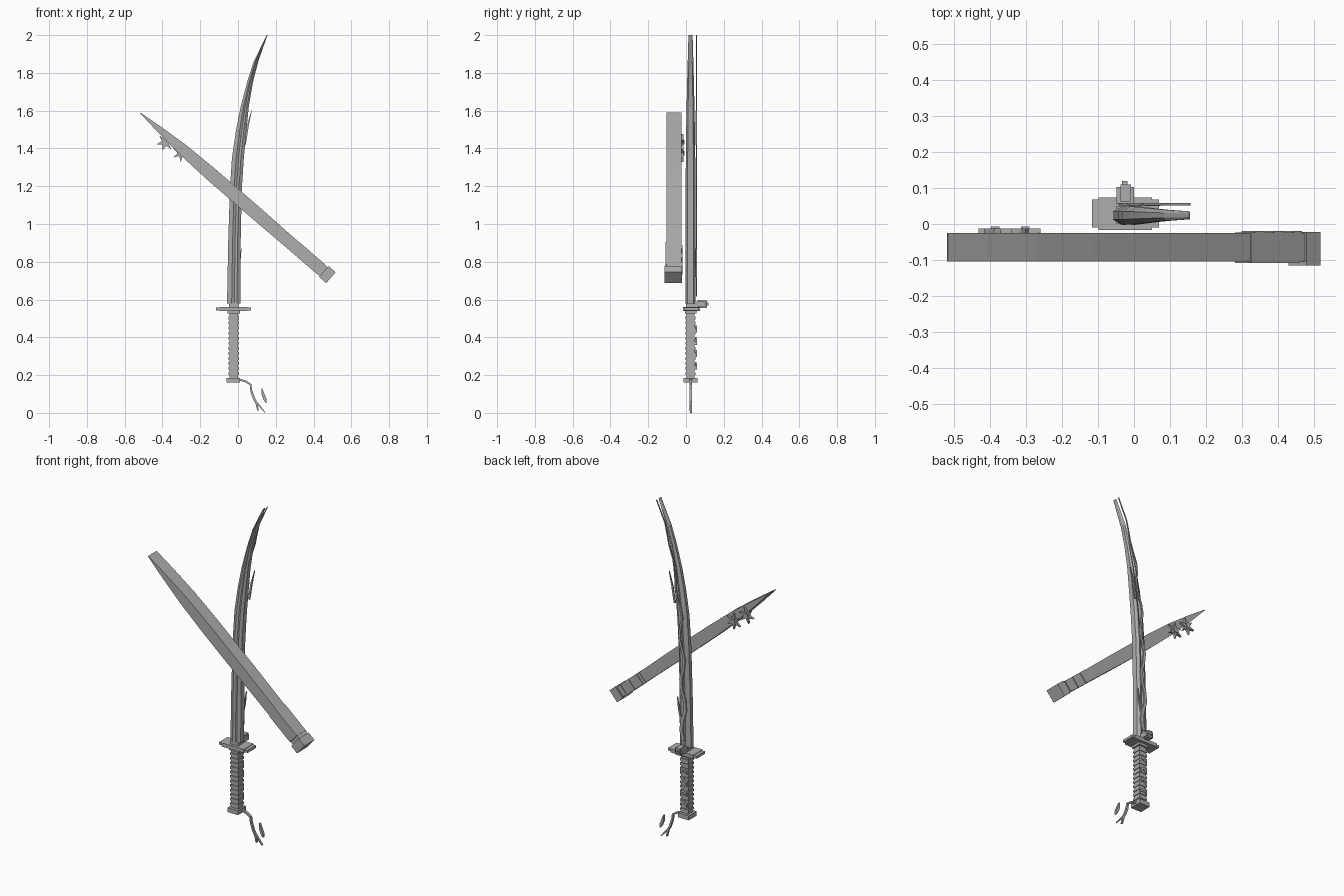
import bpy, bmesh, math
from mathutils import Vector, Matrix

if "Cube" in bpy.data.objects:
    bpy.data.objects.remove(bpy.data.objects["Cube"])

steel = bpy.data.materials.new("grey steel")
steel.diffuse_color = (0.42, 0.42, 0.42, 1)
steel.use_nodes = True
steel.node_tree.nodes["Principled BSDF"].inputs["Base Color"].default_value = steel.diffuse_color


def finish(name, bm):
    bmesh.ops.recalc_face_normals(bm, faces=bm.faces)
    me = bpy.data.meshes.new(name)
    bm.to_mesh(me)
    bm.free()
    me.materials.append(steel)
    ob = bpy.data.objects.new(name, me)
    bpy.context.collection.objects.link(ob)
    return ob


def loft(name, rings):
    """Closed rings of equal length, bridged and capped."""
    bm = bmesh.new()
    vs = [[bm.verts.new(p) for p in r] for r in rings]
    n = len(vs[0])
    for a, b in zip(vs, vs[1:]):
        for i in range(n):
            bm.faces.new((a[i], a[(i + 1) % n], b[(i + 1) % n], b[i]))
    bm.faces.new(vs[0])
    bm.faces.new(vs[-1])
    return finish(name, bm)


def box(name, x0, x1, y0, y1, z0, z1, m=None):
    ob = loft(name, [[(x0, y0, z), (x1, y0, z), (x1, y1, z), (x0, y1, z)] for z in (z0, z1)])
    if m:
        ob.data.transform(m)
    return ob


def plate(name, outline, y0, y1):
    """Flat outline in x, z given thickness along y."""
    return loft(name, [[(x, y, z) for x, z in outline] for y in (y0, y1)])


def ribbon(name, path, y0, y1):
    """Strip along (x, z, half width) points."""
    left, right = [], []
    for i, (x, z, w) in enumerate(path):
        a, b = path[max(i - 1, 0)], path[min(i + 1, len(path) - 1)]
        d = Vector((b[0] - a[0], b[1] - a[1])).normalized()
        left.append((x - d.y * w, z + d.x * w))
        right.append((x + d.y * w, z - d.x * w))
    return loft(name, [[(l[0], y0, l[1]), (r[0], y0, r[1]), (r[0], y1, r[1]), (l[0], y1, l[1])]
                       for l, r in zip(left, right)])


# Curved blade: height, cutting edge x, spine x, half thickness
blade = [(0.58, -0.058, 0.012, 0.027), (0.9, -0.052, 0.014, 0.027), (1.18, -0.043, 0.020, 0.026),
         (1.35, -0.032, 0.031, 0.025), (1.5, -0.010, 0.045, 0.023), (1.62, 0.014, 0.057, 0.021),
         (1.75, 0.048, 0.079, 0.018), (1.86, 0.083, 0.107, 0.015), (2.0, 0.152, 0.156, 0.011)]
YC = 0.024
rings = []
for z, l, r, h in blade:
    w = r - l
    rings.append([(l, YC - h * .45, z), (l + .35 * w, YC - h, z), (l + .55 * w, YC - h * .75, z),
                  (l + .75 * w, YC - h, z), (r, YC - h * .6, z), (r, YC + h * .6, z),
                  (l + .75 * w, YC + h, z), (l + .55 * w, YC + h * .75, z),
                  (l + .35 * w, YC + h, z), (l, YC + h * .45, z)])
loft("blade", rings)


def blade_at(z, t):
    for a, b in zip(blade, blade[1:]):
        if z <= b[0] + 1e-6:
            k = (z - a[0]) / (b[0] - a[0])
            return (a[1] + (b[1] - a[1]) * k) * (1 - t) + (a[2] + (b[2] - a[2]) * k) * t
    return blade[-1][2]


# Wavy inlay on the back of the blade, with two thorns
wave = []
for i in range(24):
    z = 0.62 + 1.38 * i / 23
    wave.append((blade_at(z, 0.5 + 0.22 * math.sin(i * 1.4)), z, 0.010 * (1 - i / 25) + 0.001))
ribbon("blade_inlay", wave, 0.052, 0.058)
ribbon("upper_thorn", [(0.035, 1.42, .006), (0.052, 1.52, .005), (0.072, 1.6, .001)], 0.050, 0.057)
ribbon("lower_thorn", [(-0.01, 0.72, .006), (0.008, 0.8, .005), (0.018, 0.87, .001)], 0.050, 0.057)

# Guard, collars and back knob
box("guard_wide", -0.117, 0.07, -0.010, 0.068, 0.543, 0.558)
box("guard_core", -0.098, 0.05, -0.016, 0.074, 0.539, 0.561)
box("blade_collar", -0.048, 0.002, 0.0, 0.05, 0.56, 0.585)
box("grip_collar", -0.056, 0.010, -0.006, 0.056, 0.525, 0.54)
box("knob", -0.048, 0.0, 0.055, 0.102, 0.562, 0.59)
box("knob_plate", -0.038, -0.008, 0.062, 0.11, 0.555, 0.596)
box("knob_tip", -0.033, -0.018, 0.10, 0.12, 0.568, 0.584)

# Grip with wrapped ribs and back chevrons
box("grip", -0.046, 0.0, 0.002, 0.046, 0.18, 0.53)
for i in range(12):
    z = 0.2 + i * 0.0268
    box("grip_rib", -0.050, 0.004, -0.002, 0.050, z, z + 0.015)
for i in range(4):
    z = 0.23 + i * 0.065
    plate("grip_chevron", [(-0.044, z), (-0.022, z + .02), (0, z), (0, z + .018),
                           (-0.022, z + .038), (-0.044, z + .018)], 0.046, 0.058)
box("pommel", -0.060, 0.010, -0.014, 0.060, 0.16, 0.186)

# Pommel cord with split end and a loose tassel
ribbon("cord", [(0.0, 0.178, .005), (0.04, 0.167, .005), (0.066, 0.15, .005), (0.07, 0.12, .005),
                (0.085, 0.075, .006), (0.098, 0.05, .005), (0.106, 0.01, .003)], 0.018, 0.032)
ribbon("cord_end", [(0.07, 0.11, .004), (0.09, 0.065, .005), (0.115, 0.035, .004),
                    (0.143, 0.002, .002)], 0.020, 0.032)
ribbon("tassel", [(0.126, 0.13, .002), (0.132, 0.1, .008), (0.144, 0.07, .008),
                  (0.149, 0.052, .002)], 0.018, 0.032)

# Sheath frame: local x runs from the tip to the mouth, local z across
tip, mouth = Vector((-0.517, 0, 1.588)), Vector((0.492, 0, 0.716))
axis = mouth - tip
L = axis.length
M = Matrix.Translation(tip) @ Matrix.Rotation(math.atan2(-axis.z, axis.x), 4, 'Y')
sections = [(0, .002, -.002), (.13, .016, -.016), (.3, .030, -.030), (.5, .035, -.036),
            (.8, .035, -.036), (1.05, .032, -.034), (L - .04, .030, -.032)]
Y0, Y1 = -0.104, -0.025
sheath = loft("sheath", [[(s, Y0, lo), (s, Y1, lo), (s, Y1, hi), (s, Y0, hi)]
                         for s, hi, lo in sections])
sheath.data.transform(M)
box("sheath_mouth", L - .05, L, -0.115, -0.022, -.038, .038, M)
box("sheath_collar", L - .25, L - .07, -0.108, -0.023, -.034, .033, M)
for s in (.23, .16, .09):
    box("sheath_band", L - s, L - s + .03, -0.030, -0.019, -.030, .030, M)

# Throwing stars on the back of the sheath
for cx, cz, turn in ((-0.385, 1.432, 0.2), (-0.302, 1.375, 0.5)):
    pts = []
    for i in range(12):
        a = turn + i * math.pi / 6
        r = 0.048 if i % 2 == 0 else 0.018
        pts.append((cx + r * math.cos(a), cz + r * math.sin(a)))
    plate("star", pts, -0.026, -0.012)
    box("star_hub", cx - .012, cx + .012, -0.03, -0.007, cz - .012, cz + .012)
